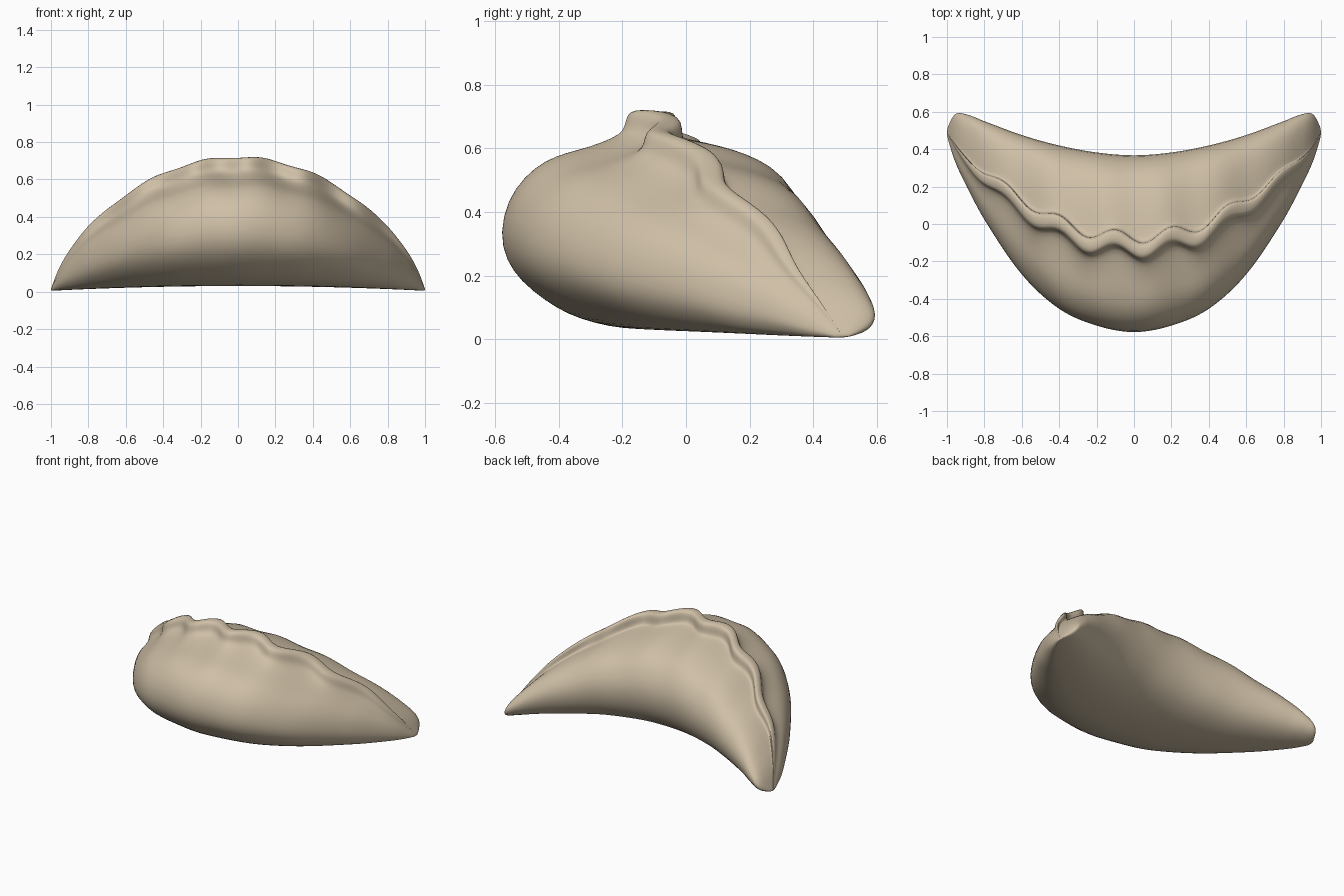
import bpy, bmesh, math

if "Cube" in bpy.data.objects:
    bpy.data.objects.remove(bpy.data.objects["Cube"])

# Outline curves over |x|: front edge, back edge, seam line, seam height
KX = [0, .2, .4, .6, .8, .9, .96, 1]
FRONT = [-.585, -.55, -.46, -.275, .02, .21, .34, .47]
BACK = [.373, .388, .425, .48, .553, .59, .588, .51]
SEAM = [-.11, -.09, -.025, .10, .25, .345, .42, .488]
TOP = [.722, .70, .635, .52, .35, .225, .12, .015]

# Cross-section, from front of seam, round the belly, to back of seam.
# First value: -1 front edge .. 0 seam .. 1 back edge; second: body height 0..1
BODY = [(-.38, .94), (-.55, .91), (-.70, .87), (-.84, .79), (-.95, .67), (-1, .5),
        (-.96, .36), (-.86, .25), (-.7, .15), (-.55, .08), (-.38, .035), (-.19, .005),
        (.05, 0), (.3, 0), (.6, .04), (.85, .15), (.97, .33), (1, .5),
        (.96, .65), (.84, .80), (.69, .88), (.5, .935), (.3, .97)]
# Pinched crest: offsets from the seam line and seam height
CREST = [(.06, -.085), (.044, -.075), (.042, -.03), (.035, -.004), (0, 0), (-.035, -.004),
         (-.046, -.03), (-.052, -.065), (-.085, -.088)]


def curve(values, x):
    """Smooth interpolation through the outline knots."""
    n = len(KX)

    def slope(i):
        if i == 0:
            return 0
        a, b = max(i - 1, 0), min(i + 1, n - 1)
        return (values[b] - values[a]) / (KX[b] - KX[a])
    i = 0
    while i < n - 2 and x > KX[i + 1]:
        i += 1
    h = KX[i + 1] - KX[i]
    t = (x - KX[i]) / h
    return ((2*t**3 - 3*t**2 + 1) * values[i] + (t**3 - 2*t**2 + t) * h * slope(i)
            + (3*t**2 - 2*t**3) * values[i + 1] + (t**3 - t**2) * h * slope(i + 1))


def section(x):
    """Closed ring of points at one position along the dumpling."""
    a = abs(x)
    yf, yb, yc, top = (curve(c, a) for c in (FRONT, BACK, SEAM, TOP))
    fade = 1 - a**5
    bottom = .03 - .025 * a * a
    phase = math.tau * (x - .2) / .3
    wave = .036 * math.cos(phase) * (1 - a**3)
    top += .006 * math.cos(phase + 1.5) * (1 - a**3)
    height = top - .08 * fade - bottom
    ring = []
    for t, s in BODY:
        y = yc + (t * (yb - yc) if t > 0 else -t * (yf - yc))
        if s > .6:
            y += wave * .8 * max(0, 1 - abs(t) / .8)
        ring.append((x, y, max(bottom + s * height, bottom)))
    for dy, dz in CREST:
        ring.append((x, yc + wave + dy * fade, top + dz * fade))
    return ring


# Dumpling body with its crimped seam
bm = bmesh.new()
N = 90
rings = []
for i in range(N + 1):
    u = 2 * i / N - 1
    x = .65 * u + .35 * math.sin(u * math.pi / 2)
    rings.append([bm.verts.new(p) for p in section(x)])
m = len(rings[0])
for r0, r1 in zip(rings, rings[1:]):
    for j in range(m):
        k = (j + 1) % m
        bm.faces.new((r0[j], r0[k], r1[k], r1[j]))
bm.faces.new(rings[0])
bm.faces.new(rings[-1])
bmesh.ops.recalc_face_normals(bm, faces=bm.faces)
mesh = bpy.data.meshes.new("dumpling")
bm.to_mesh(mesh)
bm.free()
dumpling = bpy.data.objects.new("dumpling", mesh)
bpy.context.collection.objects.link(dumpling)
dumpling.modifiers.new("smooth", "SUBSURF").levels = 1
dumpling.modifiers["smooth"].render_levels = 1
for p in mesh.polygons:
    p.use_smooth = True

# Dough colour
dough = bpy.data.materials.new("dough")
dough.diffuse_color = (.62, .52, .38, 1)
dough.use_nodes = True
dough.node_tree.nodes["Principled BSDF"].inputs["Base Color"].default_value = dough.diffuse_color
mesh.materials.append(dough)
